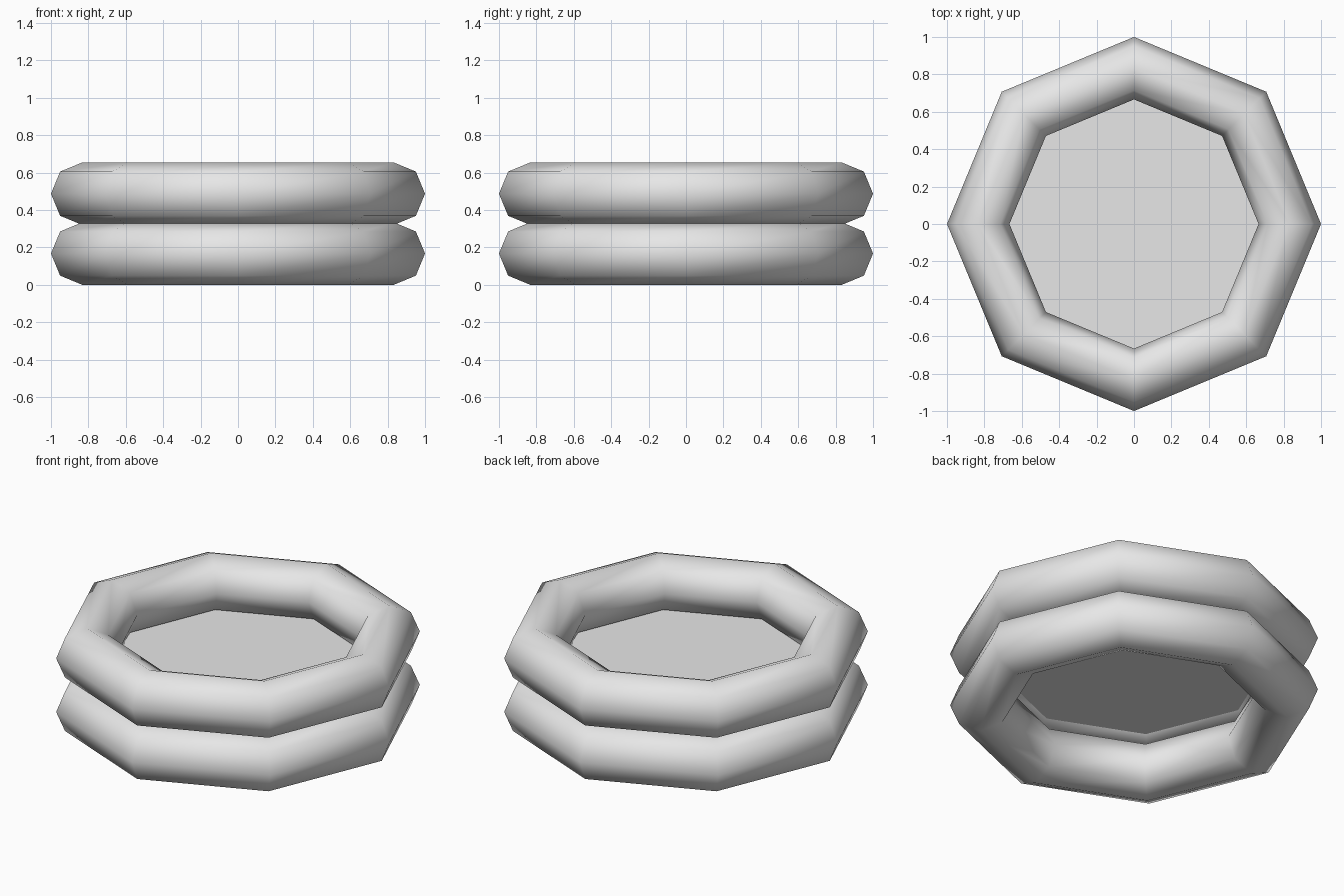
import bpy

cube = bpy.data.objects.get("Cube")
if cube:
    bpy.data.objects.remove(cube, do_unlink=True)

SIDES = 8
RING_RADIUS, TUBE_RADIUS = 0.833, 0.167

# Single plain grey
grey = bpy.data.materials.new("light_grey")
grey.use_nodes = True
colour = (0.8, 0.8, 0.8, 1)
grey.diffuse_color = colour
grey.node_tree.nodes["Principled BSDF"].inputs["Base Color"].default_value = colour


def finish(name):
    obj = bpy.context.object
    obj.name = name
    obj.data.materials.append(grey)
    return obj


# Two stacked, slightly overlapping inflated rings
for name, height in (("lower_ring", TUBE_RADIUS), ("upper_ring", 0.487)):
    bpy.ops.mesh.primitive_torus_add(
        major_segments=SIDES, minor_segments=SIDES,
        major_radius=RING_RADIUS, minor_radius=TUBE_RADIUS,
        location=(0, 0, height))
    finish(name)
    bpy.ops.object.shade_smooth()

# Flat floor, its rim tucked inside the upper ring
bpy.ops.mesh.primitive_circle_add(
    vertices=SIDES, radius=0.76, fill_type='NGON', location=(0, 0, 0.36))
finish("pool_floor")
